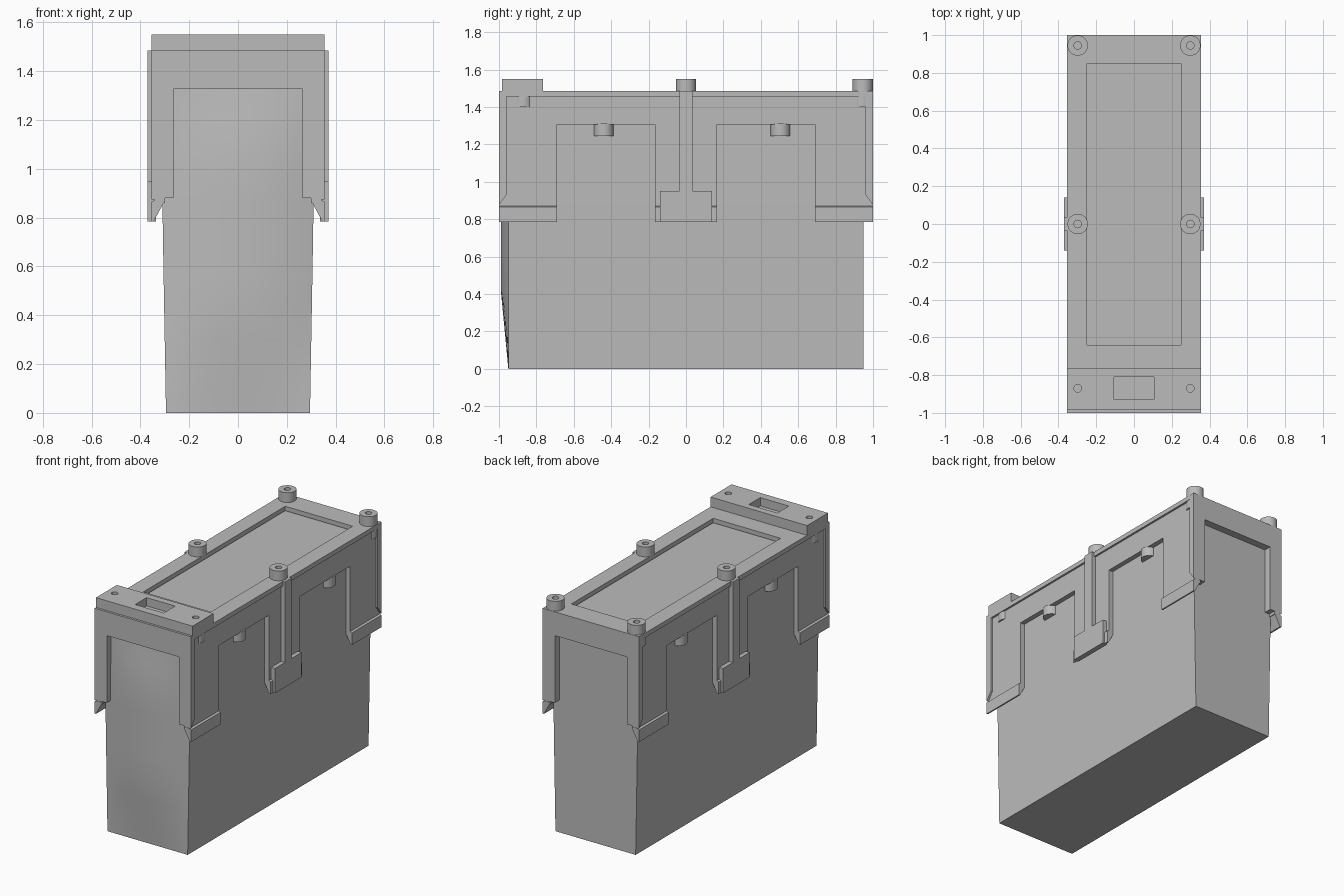
import bpy, bmesh
from mathutils import Matrix, Vector

cube = bpy.data.objects.get("Cube")
if cube:
    bpy.data.objects.remove(cube, do_unlink=True)

grey = bpy.data.materials.new("mid_grey")
grey.use_nodes = True
COLOUR = (0.5, 0.5, 0.5, 1)
grey.diffuse_color = COLOUR
grey.node_tree.nodes["Principled BSDF"].inputs["Base Color"].default_value = COLOUR


def finish(name, bm):
    bmesh.ops.recalc_face_normals(bm, faces=bm.faces)
    mesh = bpy.data.meshes.new(name)
    bm.to_mesh(mesh)
    bm.free()
    mesh.materials.append(grey)
    obj = bpy.data.objects.new(name, mesh)
    bpy.context.collection.objects.link(obj)
    return obj


def prism(name, profile, axis, a, b):
    """Extrude a 2D profile along x (profile is y,z) or y (profile is x,z)."""
    bm = bmesh.new()
    place = (lambda p: (a, *p)) if axis == "x" else (lambda p: (p[0], a, p[1]))
    face = bm.faces.new([bm.verts.new(place(p)) for p in profile])
    move = Vector((b - a, 0, 0)) if axis == "x" else Vector((0, b - a, 0))
    new = bmesh.ops.extrude_face_region(bm, geom=[face], use_keep_orig=True)["geom"]
    bmesh.ops.translate(bm, vec=move, verts=[v for v in new if isinstance(v, bmesh.types.BMVert)])
    return finish(name, bm)


def box(name, x, y, z):
    profile = [(y[0], z[0]), (y[1], z[0]), (y[1], z[1]), (y[0], z[1])]
    return prism(name, profile, "x", *x)


def cylinder(name, x, y, z, radius):
    bm = bmesh.new()
    at = Matrix.Translation((x, y, (z[0] + z[1]) / 2))
    bmesh.ops.create_cone(bm, cap_ends=True, segments=32, radius1=radius,
                          radius2=radius, depth=z[1] - z[0], matrix=at)
    obj = finish(name, bm)
    for p in obj.data.polygons:
        p.use_smooth = len(p.vertices) == 4
    for e in obj.data.edges:
        v = [obj.data.vertices[i].co.z for i in e.vertices]
        e.use_edge_sharp = abs(v[0] - v[1]) < 1e-5
    return obj


def cut(obj, cutters):
    for c in cutters:
        c.hide_render = True
        mod = obj.modifiers.new("cut", "BOOLEAN")
        mod.operation, mod.solver, mod.object = "DIFFERENCE", "EXACT", c
    graph = bpy.context.evaluated_depsgraph_get()
    mesh = bpy.data.meshes.new_from_object(obj.evaluated_get(graph))
    obj.modifiers.clear()
    obj.data = mesh
    for c in cutters:
        bpy.data.objects.remove(c, do_unlink=True)


# Main body: tapered sides and a gently bulging front
N = 16
bm = bmesh.new()
rings = []
for z in (0, 0.1, 0.2, 0.3, 0.42, 0.6, 0.88, 1.05, 1.2, 1.33, 1.45):
    w = 0.295 + 0.015 * min(1, z / 0.85)
    bulge = 0.04 * min(1, z / 0.42) * min(1, max(0, (1.4 - z) / 0.35))
    front = [(w * t, -0.95 - bulge * (1 - t * t), z)
             for t in (2 * i / N - 1 for i in range(N + 1))]
    rings.append([bm.verts.new(p) for p in front + [(w, 0.95, z), (-w, 0.95, z)]])
for low, high in zip(rings, rings[1:]):
    for i in range(N + 3):
        j = (i + 1) % (N + 3)
        f = bm.faces.new((low[i], low[j], high[j], high[i]))
        f.smooth = i < N
bm.faces.new(rings[0])
bm.faces.new(rings[-1])
for e in bm.edges:
    if len(e.link_faces) == 2 and e.calc_face_angle(0) > 0.5:
        e.smooth = False
finish("main_body", bm)

# Lid frame with the long recess in its top
lid = box("lid_frame", (-0.355, 0.355), (-1, 1), (1.455, 1.485))
cut(lid, [box("recess_cutter", (-0.248, 0.248), (-0.64, 0.85), (1.4, 1.6))])

# Raised connector block with a socket and two screw holes
block = box("connector_block", (-0.355, 0.355), (-0.985, -0.765), (1.47, 1.55))
holes = [cylinder("hole_cutter", s * 0.298, -0.87, (1.475, 1.6), 0.02) for s in (-1, 1)]
cut(block, holes + [box("socket_cutter", (-0.105, 0.105), (-0.93, -0.81), (1.495, 1.6))])

# Arched end plates
arch = [(-0.31, 0.88), (-0.265, 0.88), (-0.265, 1.327), (0.265, 1.327),
        (0.265, 0.88), (0.31, 0.88), (0.31, 1.46), (-0.31, 1.46)]
for end, s in (("front", -1), ("back", 1)):
    prism(end + "_arch", arch, "y", s * 0.94, s * 1.0)

# Side skirts with three legs each
half = [(0.165, 0.86), (0.165, 1.305), (0.69, 1.305), (0.69, 0.86), (0.998, 0.86), (0.998, 1.46)]
skirt = half + [(-y, z) for y, z in reversed(half)]
lip = [(0.305, 0.86), (0.345, 0.785), (0.355, 0.785), (0.355, 0.865), (0.34, 0.872), (0.305, 0.872)]

for side, s in (("left", 1), ("right", -1)):
    prism(side + "_skirt", skirt, "x", s * 0.3, s * 0.342)

    # Hooked lips at the leg ends
    side_lip = [(s * x, z) for x, z in lip]
    for place, a, b in (("front", -1, -0.69), ("middle", -0.165, 0.165), ("back", 0.69, 1)):
        prism(f"{side}_{place}_lip", side_lip, "y", a, b)

    # Corner posts with chamfered feet
    for end, e in (("front", -1), ("back", 1)):
        post = [(e, 0.875), (e * 0.96, 0.93), (e * 0.96, 1.46), (e, 1.46)]
        prism(f"{side}_{end}_post", post, "x", s * 0.31, s * 0.355)

    # Centre clip: upright strip and latch
    box(side + "_clip_strip", (s * 0.33, s * 0.37), (-0.035, 0.035), (0.94, 1.485))
    box(side + "_clip_latch", (s * 0.335, s * 0.37), (-0.14, 0.14), (0.785, 0.95))

    # Screw bosses on the lid
    for place, y in (("middle", 0), ("back", 0.945)):
        boss = cylinder(f"{side}_{place}_boss", s * 0.298, y, (1.47, 1.55), 0.054)
        cut(boss, [cylinder("bore_cutter", s * 0.298, y, (1.48, 1.6), 0.02)])

    # Pegs under the skirt windows and inside the skirt recess
    for place, y, z in (("front", -0.44, 1.245), ("back", 0.505, 1.245),
                        ("front_upper", -0.87, 1.4), ("back_upper", 0.945, 1.4)):
        cylinder(f"{side}_{place}_peg", s * 0.3, y, (z, z + 0.065), 0.053)
